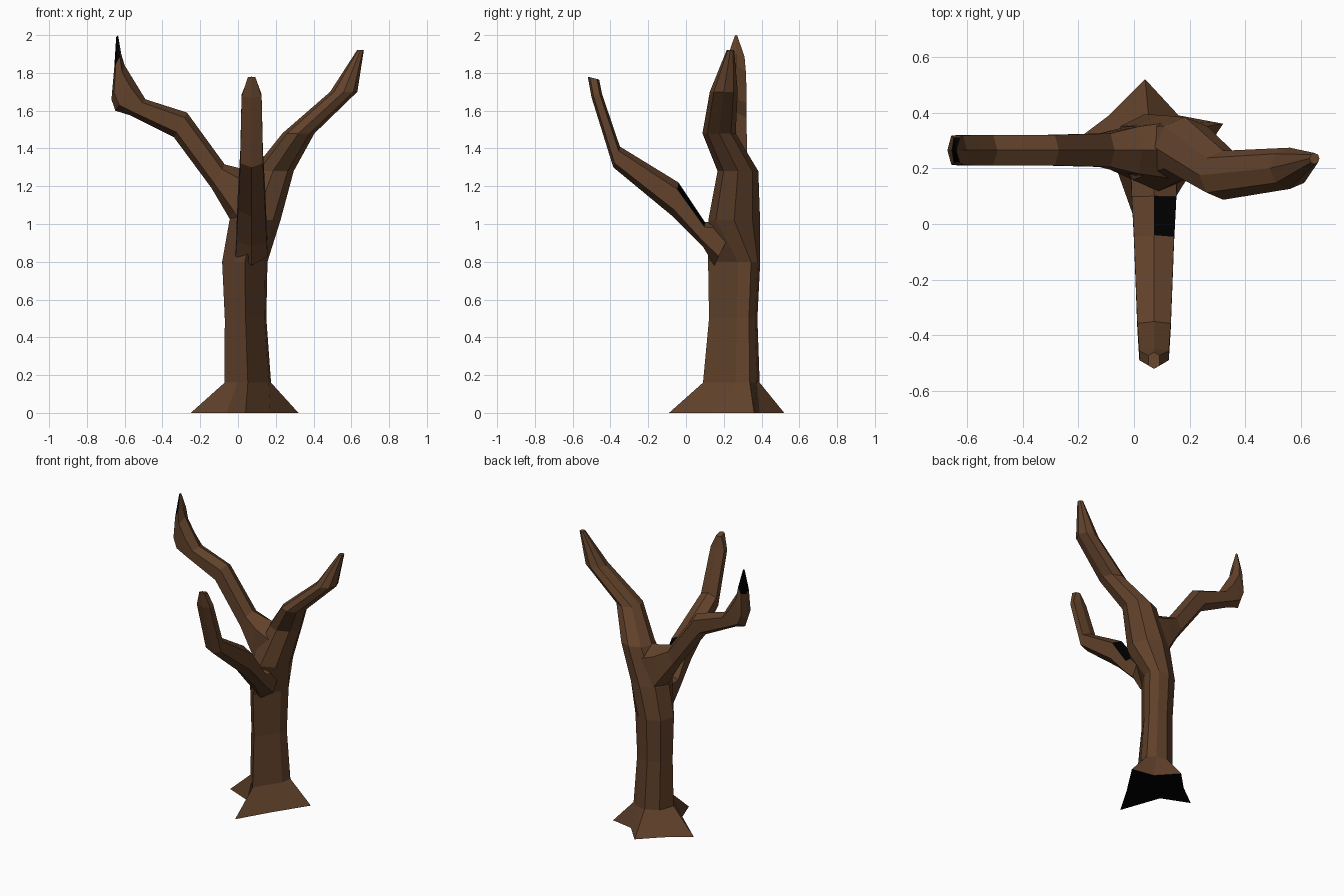
import bpy, bmesh, math
from mathutils import Vector

if "Cube" in bpy.data.objects:
    bpy.data.objects.remove(bpy.data.objects["Cube"])

bark = bpy.data.materials.new("brown bark")
bark.diffuse_color = (0.12, 0.054, 0.024, 1)
bark.use_nodes = True
bark.node_tree.nodes["Principled BSDF"].inputs["Base Color"].default_value = bark.diffuse_color
black = bpy.data.materials.new("black")
black.diffuse_color = (0.0, 0.0, 0.0, 1)
black.use_nodes = True
black.node_tree.nodes["Principled BSDF"].inputs["Base Color"].default_value = black.diffuse_color


def loft(name, rings, is_black):
    """Skin a list of equal-length point rings, close both ends, blacken by rule."""
    bm = bmesh.new()
    rows = [[bm.verts.new(p) for p in ring] for ring in rings]
    n = len(rows[0])
    for a, b in zip(rows, rows[1:]):
        for i in range(n):
            j = (i + 1) % n
            bm.faces.new((a[i], a[j], b[j], b[i]))
    bm.faces.new(rows[0][::-1])
    bm.faces.new(rows[-1])
    bmesh.ops.recalc_face_normals(bm, faces=bm.faces)
    for f in bm.faces:
        f.material_index = int(is_black(f.calc_center_median(), f.normal))
    mesh = bpy.data.meshes.new(name)
    bm.to_mesh(mesh)
    bm.free()
    mesh.materials.append(bark)
    mesh.materials.append(black)
    obj = bpy.data.objects.new(name, mesh)
    bpy.context.collection.objects.link(obj)
    return obj


octagon = [(math.cos(i * math.pi / 4), math.sin(i * math.pi / 4)) for i in range(8)]
# Lower trunk section: flat front-left side, right corner pushed back
uneven = [(1, 0.65), (0.6, 0.9), (0, 1), (-0.7, 0.7), (-1, 0), (-0.45, -0.55), (0, -1), (0.9, 0.15)]


def level_ring(z, cx, cy, rx, ry):
    """Horizontal eight-sided ring."""
    return [(cx + rx * u, cy + ry * v, z) for u, v in (uneven if z < 0.9 else octagon)]


def limb_ring(upper, lower, half_width, side):
    """Hexagon between an upper and a lower edge point."""
    u, l = Vector(upper), Vector(lower)
    s = Vector(side) * half_width
    a, b = u.lerp(l, 0.2), u.lerp(l, 0.8)
    return [u, a + s, b + s, l, b - s, a - s]


# Trunk: star-shaped root flare, then rings rising into the right limb
roots = [(0.32, 0.36), (0.16, 0.39), (0.04, 0.52), (-0.09, 0.39),
         (-0.25, 0.27), (-0.06, 0.19), (0.04, -0.09), (0.17, 0.13)]
trunk = [
    (0.16, 0.052, 0.24, 0.123, 0.15),
    (0.50, 0.04, 0.25, 0.11, 0.128),
    (0.80, 0.036, 0.255, 0.12, 0.138),
    (1.02, 0.09, 0.255, 0.135, 0.137),
    (1.28, 0.185, 0.275, 0.11, 0.108),
    (1.48, 0.32, 0.175, 0.085, 0.088),
    (1.70, 0.56, 0.2, 0.072, 0.074),
    (1.92, 0.648, 0.235, 0.018, 0.02),
]
loft("trunk_and_right_limb",
     [[(x, y, 0) for x, y in roots]] + [level_ring(*t) for t in trunk],
     lambda c, n: c.z < 0.01)

# Left limb: upper x, z, lower x, z, half width in y
left = [
    (0.15, 1.28, 0.02, 0.88, 0.10),
    (0.03, 1.29, -0.04, 1.02, 0.085),
    (-0.07, 1.315, -0.14, 1.19, 0.06),
    (-0.27, 1.59, -0.34, 1.46, 0.055),
    (-0.49, 1.66, -0.57, 1.575, 0.055),
    (-0.545, 1.75, -0.65, 1.60, 0.055),
    (-0.60, 1.84, -0.67, 1.66, 0.052),
    (-0.618, 1.90, -0.655, 1.83, 0.045),
    (-0.635, 2.0, -0.645, 1.99, 0.006),
]
loft("left_limb", [limb_ring((a, 0.265, b), (c, 0.265, d), w, (0, 1, 0))
                   for a, b, c, d, w in left],
     lambda c, n: c.z > 1.86 and n.x < 0.3)

# Front limb: upper y, z, lower y, z, half width in x
front = [
    (0.27, 1.02, 0.15, 0.78, 0.085),
    (0.10, 1.01, 0.09, 0.88, 0.08),
    (-0.04, 1.22, -0.07, 1.04, 0.072),
    (-0.35, 1.41, -0.385, 1.30, 0.06),
    (-0.445, 1.69, -0.50, 1.67, 0.053),
    (-0.46, 1.765, -0.52, 1.78, 0.02),
]
loft("front_limb", [limb_ring((0.072, a, b), (0.072, c, d), w, (1, 0, 0))
                    for a, b, c, d, w in front],
     lambda c, n: -0.02 < c.y < 0.08 and n.z > 0.2 and n.x > 0.05)
